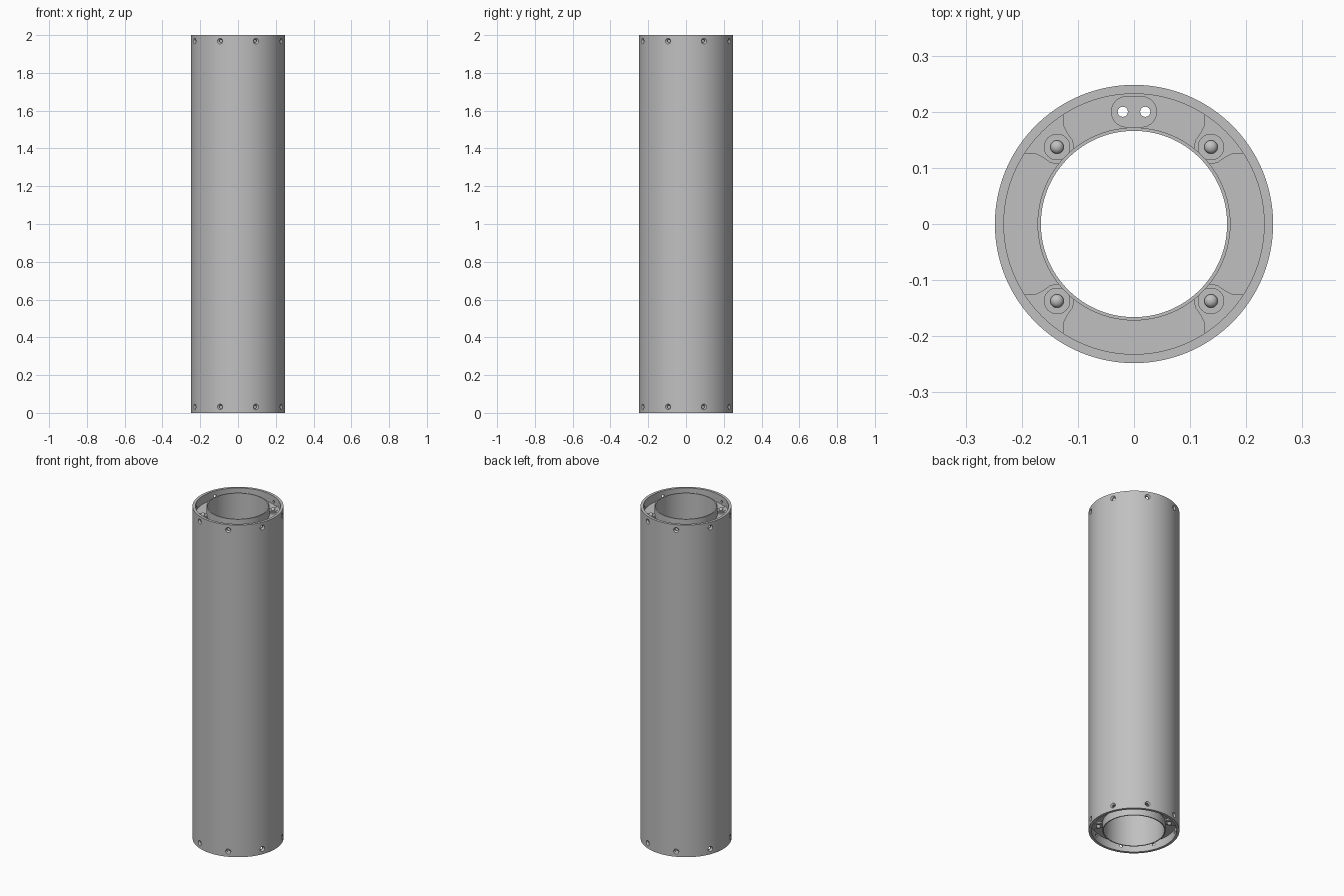
import bpy, bmesh
from math import sin, cos, pi, radians
from mathutils import Matrix

if "Cube" in bpy.data.objects:
    bpy.data.objects.remove(bpy.data.objects["Cube"])

grey = bpy.data.materials.new("plain grey")
grey.diffuse_color = (0.53, 0.53, 0.53, 1)
grey.use_nodes = True
grey.node_tree.nodes["Principled BSDF"].inputs["Base Color"].default_value = grey.diffuse_color


def add_object(name, bm):
    bmesh.ops.recalc_face_normals(bm, faces=bm.faces)
    me = bpy.data.meshes.new(name)
    bm.to_mesh(me)
    bm.free()
    me.materials.append(grey)
    ob = bpy.data.objects.new(name, me)
    bpy.context.collection.objects.link(ob)
    return ob


def lathe(bm, profile, n, mat=Matrix(), closed=False):
    """Spin (radius, height) points round z; a zero radius becomes one pole."""
    rings = []
    for r, z in profile:
        if r == 0:
            rings.append([bm.verts.new(mat @ Matrix.Translation((0, 0, z)).translation)] * n)
        else:
            rings.append([bm.verts.new(mat @ Matrix.Translation(
                (r * cos(2 * pi * i / n), r * sin(2 * pi * i / n), z)).translation)
                for i in range(n)])
    pairs = list(zip(rings, rings[1:])) + ([(rings[-1], rings[0])] if closed else [])
    for a, b in pairs:
        for i in range(n):
            j = (i + 1) % n
            quad = list(dict.fromkeys((a[i], a[j], b[j], b[i])))
            bm.faces.new(quad)


def tube(name, r_in, r_out, z0, z1, n=96):
    bm = bmesh.new()
    lathe(bm, [(r_in, z0), (r_out, z0), (r_out, z1), (r_in, z1)], n, closed=True)
    return add_object(name, bm)


def prism(name, outline, z0, z1):
    bm = bmesh.new()
    face = bm.faces.new([bm.verts.new((x, y, z0)) for x, y in outline])
    ext = bmesh.ops.extrude_face_region(bm, geom=[face])
    for v in ext["geom"]:
        if isinstance(v, bmesh.types.BMVert):
            v.co.z = z1
    return add_object(name, bm)


def cut(ob, cutter):
    mod = ob.modifiers.new("cut", 'BOOLEAN')
    mod.operation, mod.solver, mod.object = 'DIFFERENCE', 'EXACT', cutter
    bpy.context.view_layer.objects.active = ob
    bpy.ops.object.modifier_apply(modifier=mod.name)


# Long outer and inner tubes
outer = tube("outer_tube", 0.232, 0.248, 0, 2)
tube("inner_tube", 0.166, 0.172, 0, 2)

# Countersunk screw holes round both ends of the outer tube
bm = bmesh.new()
for z in (0.032, 1.968):
    for k in range(8):
        turn = Matrix.Translation((0, 0, z)) @ Matrix.Rotation(radians(22.5 + 45 * k), 4, 'Z')
        lathe(bm, [(0, 0.22), (0.008, 0.22), (0.008, 0.239), (0.016, 0.249),
                   (0.016, 0.26), (0, 0.26)], 20, turn @ Matrix.Rotation(pi / 2, 4, 'Y'))
screw_cutter = add_object("screw_cutter", bm)
cut(outer, screw_cutter)

# Two cable bores running the full length
bm = bmesh.new()
for x in (-0.02, 0.02):
    lathe(bm, [(0, -0.1), (0.009, -0.1), (0.009, 2.1), (0, 2.1)], 24,
          Matrix.Translation((x, 0.2, 0)))
bore_cutter = add_object("bore_cutter", bm)

# Lug outline: half profile as (radial, sideways), flared into the outer wall
half = [(0.227, 0.050), (0.219, 0.041), (0.211, 0.035), (0.202, 0.032), (0.194, 0.030),
        (0.184, 0.0285), (0.176, 0.024), (0.171, 0.018)]
rim = [(0.233 * cos(radians(a)), 0.233 * sin(radians(a))) for a in (-12.5, -8, -4, 0, 4, 8, 12.5)]
inner_edge = [(0.171 * cos(radians(a)), 0.171 * sin(radians(a))) for a in (4, 0, -4)]
lug = rim + half + inner_edge + [(u, -v) for u, v in reversed(half)]

# Rounded cable entry plate
slot = [((0.013 if i < 16 else -0.013) + 0.028 * cos(a), 0.2 + 0.028 * sin(a))
        for i in range(32) for a in [-pi / 2 + pi * (i if i < 16 else i - 1) / 15]]

for end, base, s in (("top", 2, -1), ("bottom", 0, 1)):
    def level(depth):
        return base + s * depth

    # Recessed end plate between the tubes
    plate = tube(end + "_end_plate", 0.171, 0.233, *sorted((level(0.05), level(0.08))))
    entry = prism(end + "_cable_entry", slot, level(0.044), level(0.06))
    for ob in (plate, entry):
        cut(ob, bore_cutter)

    # Four lugs with washer and domed bolt
    for k in range(4):
        a = radians(45 + 90 * k)
        prism(end + "_lug", [(u * cos(a) - v * sin(a), u * sin(a) + v * cos(a)) for u, v in lug],
              level(0.042), level(0.06))
        bm = bmesh.new()
        dome = [(0.012 * cos(t * pi / 12), level(0.035 - 0.010 * sin(t * pi / 12))) for t in range(6)]
        lathe(bm, [(0, level(0.05)), (0.0235, level(0.05)), (0.0235, level(0.039)),
                   (0.012, level(0.039))] + dome + [(0, level(0.025))], 32,
              Matrix.Translation((0.194 * cos(a), 0.194 * sin(a), 0)))
        add_object(end + "_domed_bolt", bm)

for cutter in (screw_cutter, bore_cutter):
    bpy.data.objects.remove(cutter)

# Smooth the round surfaces, keep edges sharp
for ob in bpy.context.collection.objects:
    ob.select_set(True)
bpy.context.view_layer.objects.active = outer
bpy.ops.object.shade_smooth_by_angle(angle=radians(30))
